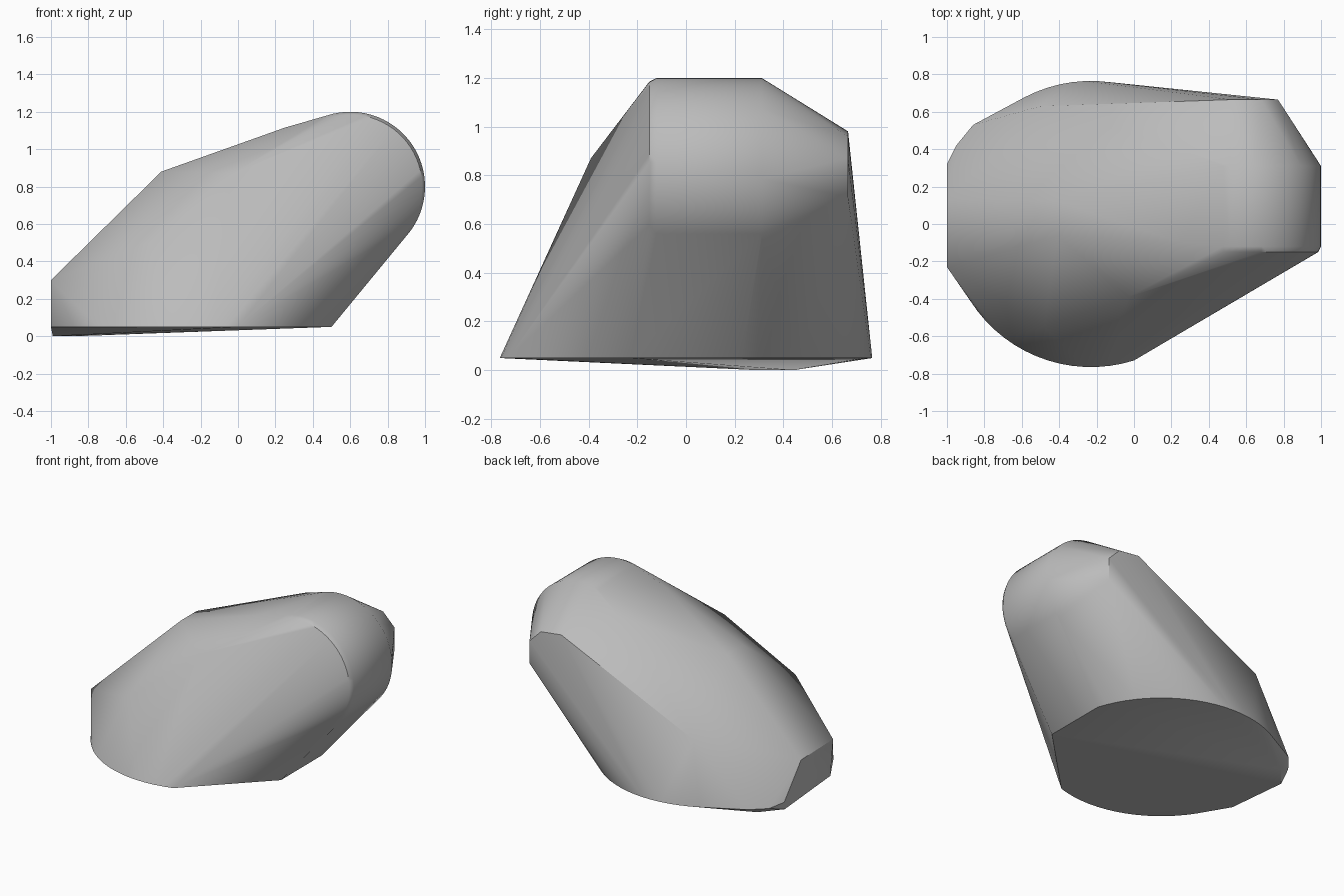
import bpy, bmesh, math
from mathutils import Vector

cube = bpy.data.objects.get("Cube")
if cube:
    bpy.data.objects.remove(cube, do_unlink=True)


def make_material(name, value):
    mat = bpy.data.materials.new(name)
    mat.use_nodes = True
    colour = (value, value, value, 1.0)
    mat.diffuse_color = colour
    bsdf = mat.node_tree.nodes["Principled BSDF"]
    bsdf.inputs["Base Color"].default_value = colour
    return mat


def arc(radius, start, end, steps):
    """Points of a flat arc, angles in degrees."""
    for i in range(steps + 1):
        a = math.radians(start + (end - start) * i / steps)
        yield radius * math.cos(a), radius * math.sin(a)


points = []

# Round foot, trimmed at the front left
for u, v in arc(0.765, 17.5, 287.5, 54):
    points.append((u - 0.23, v, 0.05))
points.append((0.5, -0.23, 0.05))

# Rounded upper end: a lying cylinder with a slightly smaller front rim
for y, radius in ((-0.15, 0.385), (-0.12, 0.4), (0.31, 0.4)):
    for u, v in arc(radius, -42, 108, 30):
        points.append((0.6 + u, y, 0.8 + v))

# Small flat cap on the back of the upper end
for x, z in ((0.77, 0.71), (0.77, 0.87), (0.68, 0.96), (0.52, 0.98)):
    points.append((x, 0.665, z))

# Crest along the top
points += [(-0.41, -0.06, 0.88), (-0.41, 0.12, 0.88),
           (0.25, -0.1, 1.115), (0.25, 0.4, 1.08)]

# Front and back shoulders
points += [(-0.48, -0.55, 0.5), (-0.03, -0.39, 0.87), (-0.5, 0.63, 0.49)]

# Flat right end and its lowered back corner
points += [(-1, -0.23, 0.3), (-1, 0.13, 0.29), (-1, -0.2, 0.05),
           (-1, 0.32, 0.06), (-0.99, 0.3, 0), (-0.87, 0.44, 0),
           (-0.95, 0.42, 0.04), (-0.86, 0.53, 0.05)]

# Wrap everything in one convex skin
bm = bmesh.new()
for p in points:
    bm.verts.new(Vector(p))
bmesh.ops.remove_doubles(bm, verts=bm.verts[:], dist=0.002)
bmesh.ops.convex_hull(bm, input=bm.verts[:], use_existing_faces=False)
loose = [v for v in bm.verts if not v.link_faces]
bmesh.ops.delete(bm, geom=loose, context="VERTS")
bmesh.ops.dissolve_limit(bm, angle_limit=math.radians(0.5),
                         verts=bm.verts[:], edges=bm.edges[:])
bmesh.ops.recalc_face_normals(bm, faces=bm.faces[:])
mesh = bpy.data.meshes.new("leaning_body")
bm.to_mesh(mesh)
bm.free()

body = bpy.data.objects.new("leaning_body", mesh)
bpy.context.collection.objects.link(body)
mesh.materials.append(make_material("plain_grey", 0.5))

bpy.ops.object.select_all(action="DESELECT")
body.select_set(True)
bpy.context.view_layer.objects.active = body
bpy.ops.object.shade_smooth_by_angle(angle=math.radians(35))
